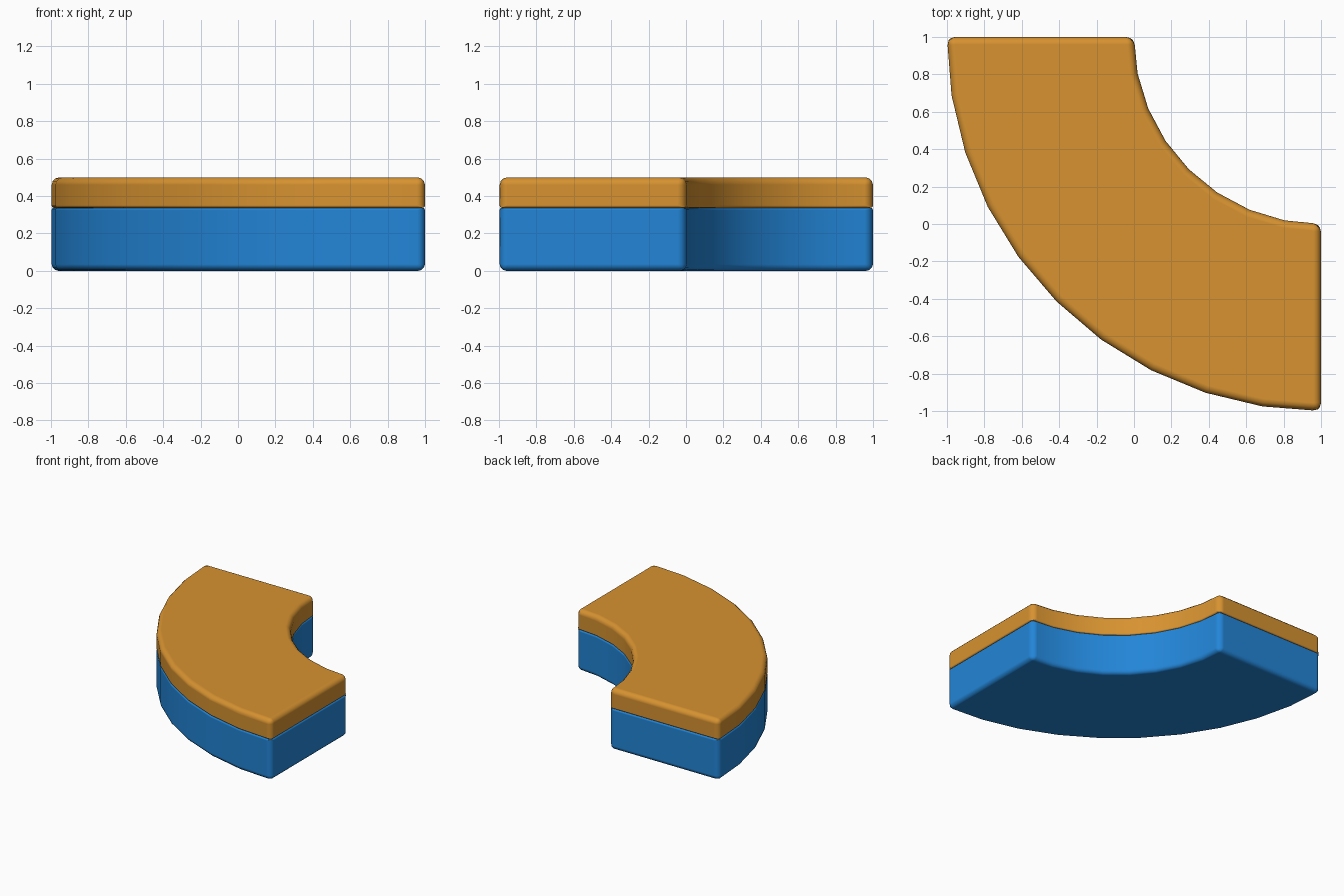
import bpy, bmesh, math

if "Cube" in bpy.data.objects:
    bpy.data.objects.remove(bpy.data.objects["Cube"])

def material(name, color):
    m = bpy.data.materials.new(name)
    m.diffuse_color = (*color, 1)
    m.use_nodes = True
    m.node_tree.nodes["Principled BSDF"].inputs["Base Color"].default_value = m.diffuse_color
    return m

def arc(radius, segments):
    # quarter arc about (1, 1), from the back end round to the right end
    pts = []
    for i in range(segments + 1):
        a = math.pi + math.pi / 2 * i / segments
        pts.append((1 + radius * math.cos(a), 1 + radius * math.sin(a)))
    return pts

OUTER, INNER = arc(2, 10), arc(1, 8)
OUTLINE = OUTER + INNER[::-1]
CORNERS = {0, len(OUTER) - 1, len(OUTER), len(OUTLINE) - 1}

def slab(name, z0, z1, bottom_weight, top_weight, mat):
    # extruded quarter ring with rounded rims and end corners
    bm = bmesh.new()
    n = len(OUTLINE)
    low = [bm.verts.new((x, y, z0)) for x, y in OUTLINE]
    high = [bm.verts.new((x, y, z1)) for x, y in OUTLINE]
    bm.faces.new(low[::-1])
    bm.faces.new(high)
    for i in range(n):
        j = (i + 1) % n
        bm.faces.new((low[i], low[j], high[j], high[i]))
    bw = bm.edges.layers.float.new("bevel_weight_edge")
    for i in range(n):
        j = (i + 1) % n
        bm.edges.get((low[i], low[j]))[bw] = bottom_weight
        bm.edges.get((high[i], high[j]))[bw] = top_weight
        if i in CORNERS:
            bm.edges.get((low[i], high[i]))[bw] = 1.0
    bmesh.ops.recalc_face_normals(bm, faces=bm.faces[:])
    for f in bm.faces:
        f.smooth = True
    mesh = bpy.data.meshes.new(name)
    bm.to_mesh(mesh)
    bm.free()
    mesh.materials.append(mat)
    ob = bpy.data.objects.new(name, mesh)
    bpy.context.collection.objects.link(ob)
    bev = ob.modifiers.new("rounding", 'BEVEL')
    bev.limit_method = 'WEIGHT'
    bev.width = 0.045
    bev.segments = 3
    bev.harden_normals = True
    return ob

# lower body and top layer, with a fine seam between them
slab("lower_body", 0.0, 0.337, 0.8, 0.3, material("blue", (0.016, 0.235, 0.68)))
slab("top_layer", 0.337, 0.5, 0.3, 0.9, material("orange", (0.68, 0.29, 0.03)))
